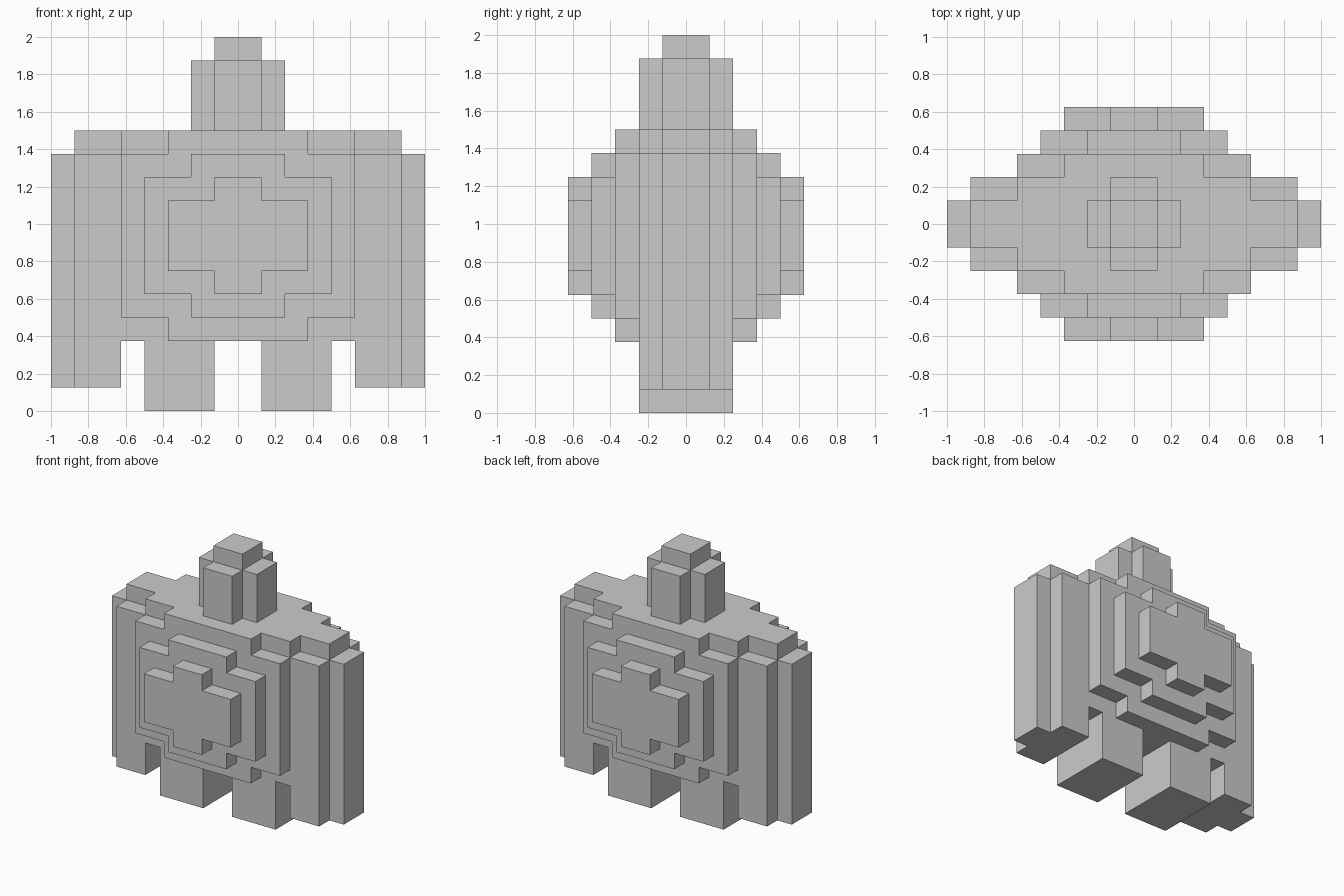
import bpy, bmesh
from mathutils import Vector

if "Cube" in bpy.data.objects:
    bpy.data.objects.remove(bpy.data.objects["Cube"])

U = 0.125  # size of one block


def blocks(*boxes):
    """Set of grid cells filled by boxes (x0, x1, y0, y1, z0, z1)."""
    return {(x, y, z) for x0, x1, y0, y1, z0, z1 in boxes
            for x in range(x0, x1) for y in range(y0, y1) for z in range(z0, z1)}


def mirror(cells, axis):
    return {tuple(-c - 1 if i == axis else c for i, c in enumerate(p)) for p in cells}


# Arm with its narrower outer strip and stepped shoulder
arm = blocks((5, 7, -2, 2, 1, 11), (7, 8, -1, 1, 1, 11), (5, 7, -1, 1, 11, 12))
leg = blocks((1, 4, -2, 2, 0, 3))

# Stepped plates on the chest, each smaller than the one behind
inner = blocks((-5, 5, -3, -2, 4, 11), (-3, 3, -3, -2, 3, 12))
middle = blocks((-4, 4, -4, -3, 5, 10), (-2, 2, -4, -3, 4, 11))
outer = blocks((-3, 3, -5, -4, 6, 9), (-1, 1, -5, -4, 5, 10))

parts = {
    "torso": blocks((-5, 5, -2, 2, 3, 12)),
    "right_arm": arm,
    "left_arm": mirror(arm, 0),
    "right_leg": leg,
    "left_leg": mirror(leg, 0),
    "front_inner_plate": inner,
    "front_middle_plate": middle,
    "front_outer_plate": outer,
    "back_inner_plate": mirror(inner, 1),
    "back_middle_plate": mirror(middle, 1),
    "back_outer_plate": mirror(outer, 1),
    # Cross-shaped head with a small cap
    "head": blocks((-2, 2, -1, 1, 12, 15), (-1, 1, -2, 2, 12, 15)),
    "head_cap": blocks((-1, 1, -1, 1, 15, 16)),
}
filled = set().union(*parts.values())


def build(name, cells):
    """Mesh of the outside faces only, merged into flat panels."""
    bm = bmesh.new()
    for cell in cells:
        for axis in range(3):
            for side in (0, 1):
                step = list(cell)
                step[axis] += 2 * side - 1
                if tuple(step) in filled:
                    continue
                a, b = (axis + 1) % 3, (axis + 2) % 3
                ring = []
                for i, j in ((0, 0), (1, 0), (1, 1), (0, 1)):
                    p = Vector(cell)
                    p[axis] += side
                    p[a] += i
                    p[b] += j
                    ring.append(bm.verts.new(p * U))
                bm.faces.new(ring if side else ring[::-1])
    bmesh.ops.remove_doubles(bm, verts=bm.verts, dist=0.001)
    bmesh.ops.dissolve_limit(bm, angle_limit=0.01, verts=bm.verts, edges=bm.edges)
    mesh = bpy.data.meshes.new(name)
    bm.to_mesh(mesh)
    bm.free()
    bpy.context.collection.objects.link(bpy.data.objects.new(name, mesh))


for name, cells in parts.items():
    build(name, cells)
